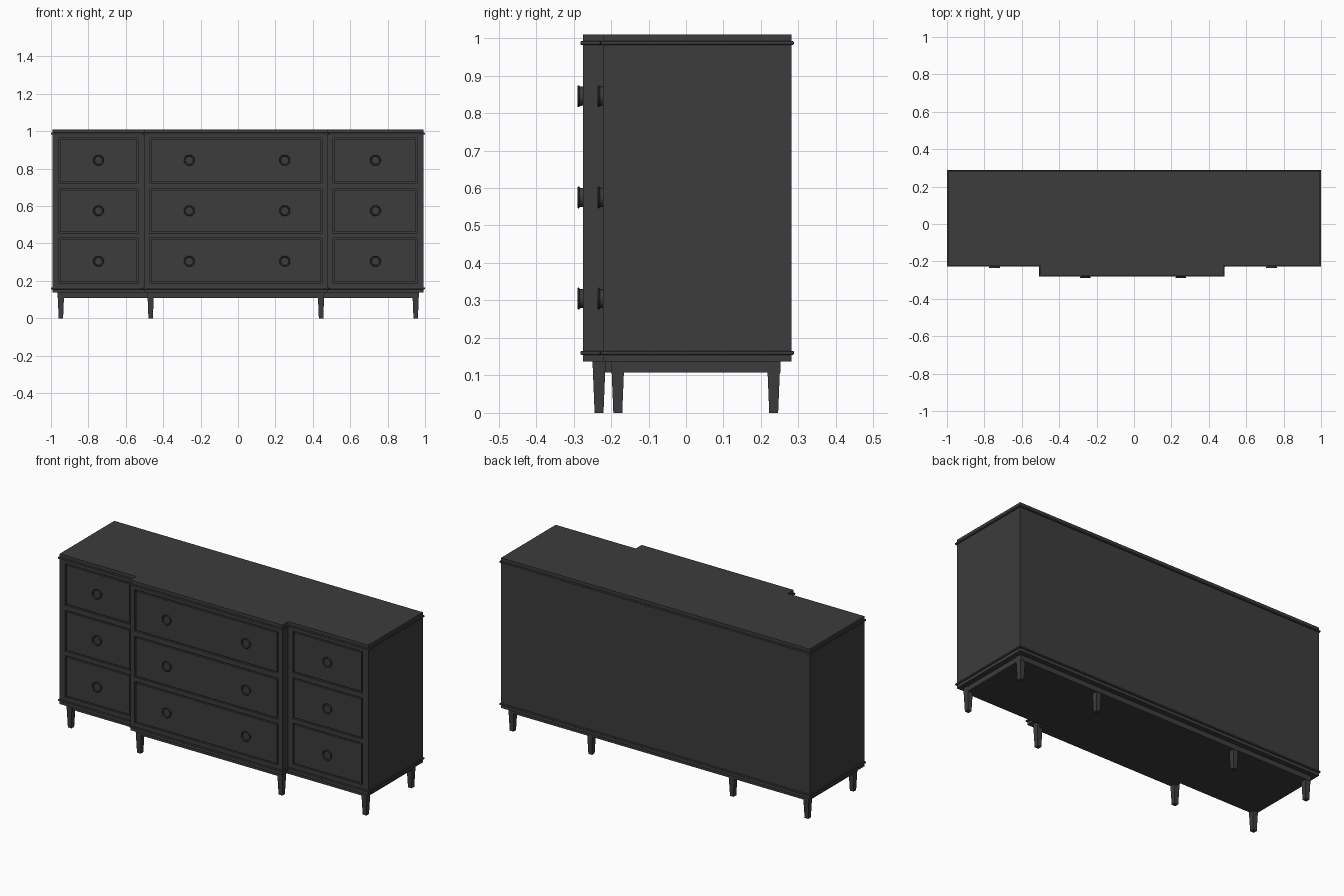
import bpy, bmesh, math
from mathutils import Matrix, Vector

if "Cube" in bpy.data.objects:
    bpy.data.objects.remove(bpy.data.objects["Cube"])

dark = bpy.data.materials.new("dark_paint")
dark.diffuse_color = (0.045, 0.045, 0.045, 1)
dark.use_nodes = True
dark.node_tree.nodes["Principled BSDF"].inputs["Base Color"].default_value = dark.diffuse_color

WING_Y, MID_Y, BACK_Y = -0.221, -0.275, 0.281
MID_X0, MID_X1, HALF = -0.50, 0.478, 0.993


def finish(name, bm):
    bmesh.ops.recalc_face_normals(bm, faces=bm.faces)
    me = bpy.data.meshes.new(name)
    bm.to_mesh(me)
    bm.free()
    me.materials.append(dark)
    ob = bpy.data.objects.new(name, me)
    bpy.context.collection.objects.link(ob)
    return ob


def breakfront(name, off, z0, z1, bevel=0):
    """Prism over the stepped plan outline, grown outward by off."""
    h, w, m, b = HALF + off, WING_Y - off, MID_Y - off, BACK_Y + off
    l, r = MID_X0 - off, MID_X1 + off
    pts = [(-h, w), (l, w), (l, m), (r, m), (r, w), (h, w), (h, b), (-h, b)]
    bm = bmesh.new()
    f = bm.faces.new([bm.verts.new((x, y, z0)) for x, y in pts])
    ext = bmesh.ops.extrude_face_region(bm, geom=[f])
    bmesh.ops.translate(bm, vec=(0, 0, z1 - z0),
                        verts=[v for v in ext["geom"] if isinstance(v, bmesh.types.BMVert)])
    ob = finish(name, bm)
    if bevel:
        mod = ob.modifiers.new("round", "BEVEL")
        mod.width, mod.segments = bevel, 2
    return ob


def add_box(bm, x0, x1, y0, y1, z0, z1):
    m = Matrix.Translation(((x0 + x1) / 2, (y0 + y1) / 2, (z0 + z1) / 2))
    bmesh.ops.create_cube(bm, size=1, matrix=m @ Matrix.Diagonal((x1 - x0, y1 - y0, z1 - z0, 1)))


# Carcass, edge mouldings and recessed base
carcass = breakfront("carcass", 0, 0.137, 1.01)
breakfront("lower_moulding", 0.007, 0.155, 0.165, 0.003)
breakfront("upper_moulding", 0.007, 0.982, 0.992, 0.003)
breakfront("base_plinth", -0.029, 0.108, 0.138)

# Drawers: pockets cut in the carcass, flush fronts with a narrow gap
columns = [(-0.957, -0.535, WING_Y, [-0.746]),
           (-0.472, 0.450, MID_Y, [-0.26, 0.25]),
           (0.508, 0.957, WING_Y, [0.735])]
rows = [(0.187, 0.428, 0.305), (0.453, 0.692, 0.575), (0.720, 0.963, 0.845)]
DEPTH, GAP = 0.012, 0.008
knobs = []
cut = bmesh.new()
for x0, x1, y, kx in columns:
    for z0, z1, kz in rows:
        add_box(cut, x0, x1, y - 0.05, y + DEPTH, z0, z1)
        bm = bmesh.new()
        add_box(bm, x0 + GAP, x1 - GAP, y, y + DEPTH + 0.004, z0 + GAP, z1 - GAP)
        finish("drawer_front", bm)
        knobs += [(x, y, kz) for x in kx]
cutter = finish("drawer_pocket_cutter", cut)
cutter.hide_render = True
cutter.hide_viewport = True
mod = carcass.modifiers.new("pockets", "BOOLEAN")
mod.operation, mod.object, mod.solver = "DIFFERENCE", cutter, "EXACT"
bpy.context.view_layer.objects.active = carcass
carcass.select_set(True)
bpy.ops.object.modifier_apply(modifier="pockets")
bpy.data.objects.remove(cutter)
carcass.select_set(False)

# Turned knobs with a raised rim
profile = [(0.025, -0.002), (0.026, 0.009), (0.029, 0.010), (0.029, 0.013),
           (0.027, 0.015), (0.022, 0.014), (0.020, 0.010), (0, 0.010)]
for loc in knobs:
    bm = bmesh.new()
    vs = [bm.verts.new((r, -d, 0)) for r, d in profile]
    es = [bm.edges.new(p) for p in zip(vs, vs[1:])]
    bmesh.ops.spin(bm, geom=vs + es, cent=(0, 0, 0), axis=(0, 1, 0),
                   angle=math.tau, steps=32)
    bmesh.ops.remove_doubles(bm, verts=bm.verts, dist=0.0001)
    ob = finish("drawer_knob", bm)
    ob.location = loc
    ob.select_set(True)
    bpy.context.view_layer.objects.active = ob
bpy.ops.object.shade_smooth_by_angle(angle=math.radians(40))

# Square tapered legs
for x, yf in [(-0.947, -0.182), (-0.467, -0.232), (0.444, -0.232), (0.950, -0.182)]:
    for name, y in (("front_leg", yf), ("back_leg", 0.234)):
        bm = bmesh.new()
        add_box(bm, -0.0175, 0.0175, -0.0175, 0.0175, 0, 0.137)
        for v in bm.verts:
            if v.co.z < 0.01:
                v.co.x *= 0.68
                v.co.y *= 0.68
        finish(name, bm).location = (x, y, 0)
